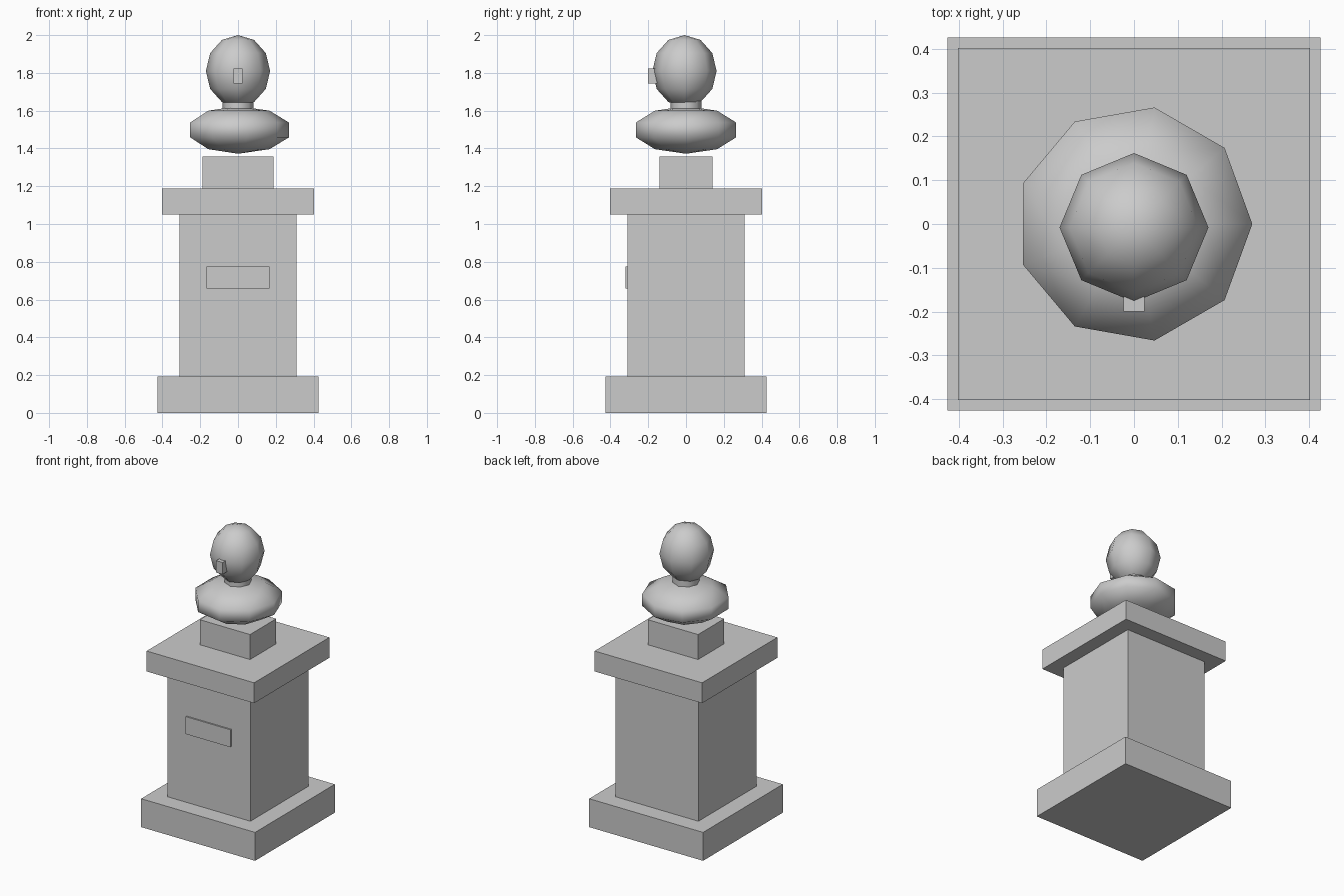
import bpy
from math import sin, cos, pi, radians

if "Cube" in bpy.data.objects:
    bpy.data.objects.remove(bpy.data.objects["Cube"])


def add_mesh(name, verts, faces, smooth_angle=None):
    mesh = bpy.data.meshes.new(name)
    mesh.from_pydata(verts, [], faces)
    obj = bpy.data.objects.new(name, mesh)
    bpy.context.collection.objects.link(obj)
    if smooth_angle:
        bpy.ops.object.select_all(action='DESELECT')
        obj.select_set(True)
        bpy.context.view_layer.objects.active = obj
        bpy.ops.object.shade_smooth_by_angle(angle=radians(smooth_angle))
    return obj


def box(name, x, y, z):
    """Box from (low, high) ranges on each axis."""
    verts = [(a, b, c) for c in z for b in y for a in x]
    faces = [(0, 2, 3, 1), (4, 5, 7, 6), (0, 1, 5, 4),
             (2, 6, 7, 3), (0, 4, 6, 2), (1, 3, 7, 5)]
    return add_mesh(name, verts, faces)


def lathe(name, rings, sides, y=0.0, poles=None, smooth_angle=80):
    """Rings of (radius, z), bottom to top, closed by pole points or flat caps."""
    verts = [(r * cos(2 * pi * i / sides), y + r * sin(2 * pi * i / sides), z)
             for r, z in rings for i in range(sides)]
    faces = []
    for k in range(len(rings) - 1):
        a, b = k * sides, (k + 1) * sides
        for i in range(sides):
            j = (i + 1) % sides
            faces.append((a + i, a + j, b + j, b + i))
    top = (len(rings) - 1) * sides
    if poles:
        low = len(verts)
        verts += [(0, y, poles[0]), (0, y, poles[1])]
        for i in range(sides):
            j = (i + 1) % sides
            faces += [(low, j, i), (low + 1, top + i, top + j)]
    else:
        faces += [tuple(reversed(range(sides))), tuple(range(top, top + sides))]
    return add_mesh(name, verts, faces, smooth_angle)


def ellipsoid(name, radius, half_height, z, sides, bands, y=0.0):
    angles = [pi * k / bands for k in range(1, bands)]
    rings = [(radius * sin(a), z - half_height * cos(a)) for a in angles]
    return lathe(name, rings, sides, y, (z - half_height, z + half_height))


# Pedestal: base, shaft, cap and bust block
for name, hx, hy, z in [("pedestal_base", 0.426, 0.426, (0, 0.192)),
                        ("pedestal_shaft", 0.31, 0.31, (0.192, 1.05)),
                        ("pedestal_cap", 0.402, 0.402, (1.05, 1.188)),
                        ("bust_block", 0.188, 0.14, (1.188, 1.357))]:
    box(name, (-hx, hx), (-hy, hy), z)

# Plaque on the front of the shaft
box("plaque", (-0.167, 0.167), (-0.32, -0.30), (0.658, 0.776))

# Bust: shoulders, neck, head and nose
ellipsoid("shoulders", 0.284, 0.126, 1.498, sides=9, bands=5)
lathe("neck", [(0.083, 1.57), (0.083, 1.68)], sides=8, smooth_angle=50)
ellipsoid("head", 0.17, 0.19, 1.81, sides=8, bands=6, y=-0.008)
box("nose", (-0.024, 0.024), (-0.2, -0.14), (1.743, 1.823))
